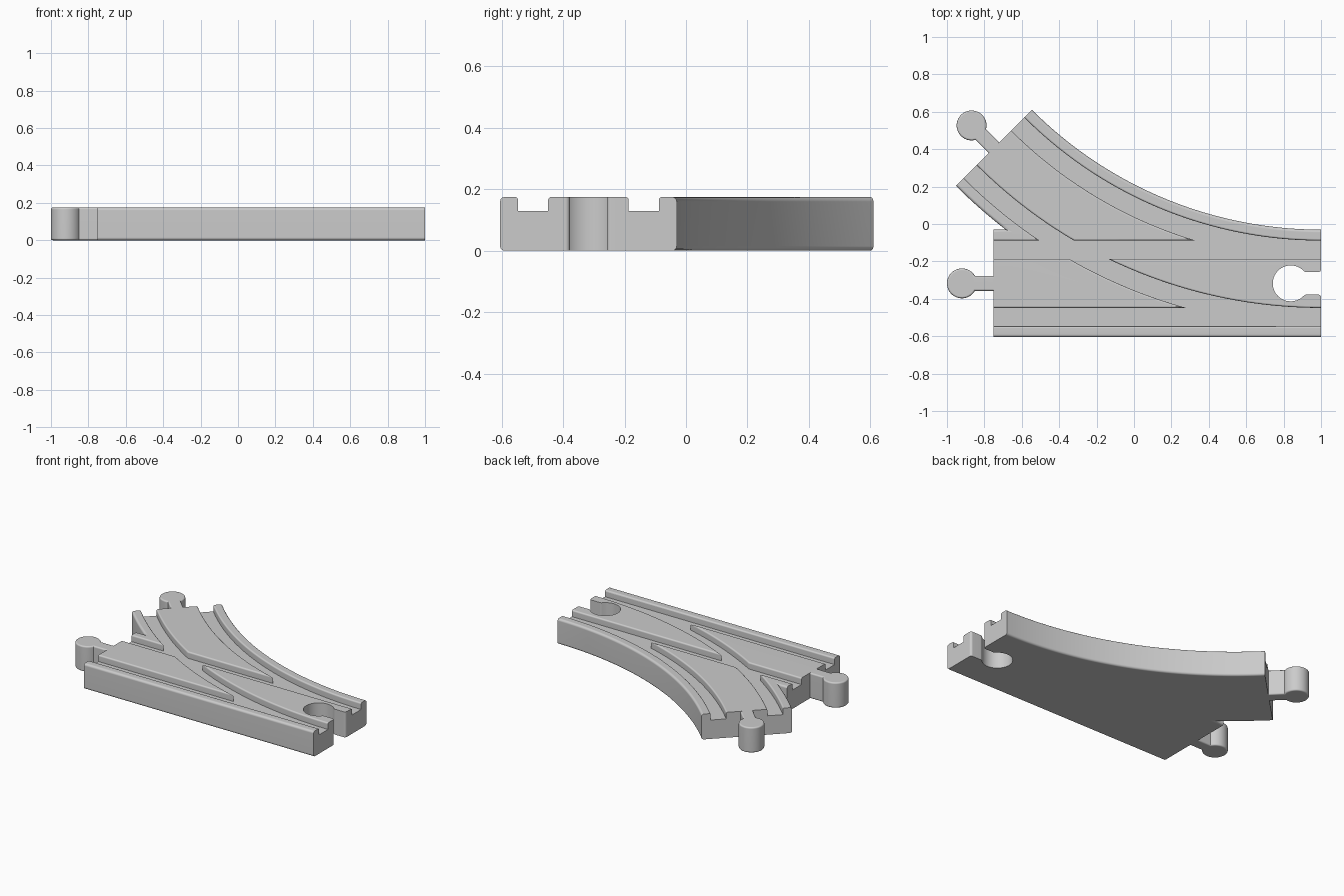
import bpy, bmesh
from math import sin, cos, pi, radians, atan2, sqrt, asin
from mathutils import Vector

cube = bpy.data.objects.get("Cube")
if cube:
    bpy.data.objects.remove(cube, do_unlink=True)

# Main dimensions
HEIGHT, FLOOR = 0.175, 0.13
LEFT, RIGHT, FRONT, BACK = -0.75, 1.0, -0.605, -0.03
MID_Y = (FRONT + BACK) / 2
ARC_Y = 2.155                       # centre of the curved branch at (RIGHT, ARC_Y)
R_IN, R_OUT = ARC_Y - BACK, ARC_Y - FRONT
R_MID = (R_IN + R_OUT) / 2
TURN = pi / 4

grey = bpy.data.materials.new("plain_grey")
grey.use_nodes = True
grey.diffuse_color = (0.6, 0.6, 0.6, 1)
grey.node_tree.nodes["Principled BSDF"].inputs["Base Color"].default_value = grey.diffuse_color


def arc(cx, cy, r, a0, a1, n):
    return [(cx + r * cos(a0 + (a1 - a0) * i / n), cy + r * sin(a0 + (a1 - a0) * i / n))
            for i in range(n + 1)]


def branch(r, a0, a1, n=48):
    """Points on the curved branch, angle 0 at the right end."""
    return arc(RIGHT, ARC_Y, r, -pi / 2 - a0, -pi / 2 - a1, n)


def make_object(name, bm):
    bmesh.ops.recalc_face_normals(bm, faces=bm.faces)
    mesh = bpy.data.meshes.new(name)
    bm.to_mesh(mesh)
    bm.free()
    mesh.materials.append(grey)
    ob = bpy.data.objects.new(name, mesh)
    bpy.context.collection.objects.link(ob)
    return ob


def prism(name, outline, rounded, radius):
    """Extrude an outline and round the rim edges chosen by the rule."""
    bm = bmesh.new()
    face = bm.faces.new([bm.verts.new((x, y, 0)) for x, y in outline])
    top = bmesh.ops.extrude_face_region(bm, geom=[face])["geom"]
    bmesh.ops.translate(bm, vec=(0, 0, HEIGHT),
                        verts=[g for g in top if isinstance(g, bmesh.types.BMVert)])
    bmesh.ops.recalc_face_normals(bm, faces=bm.faces)
    rim = []
    for e in bm.edges:
        a, b = (v.co for v in e.verts)
        if abs(a.z - b.z) < 1e-5 and rounded((a + b) / 2, b - a):
            rim.append(e)
    bmesh.ops.bevel(bm, geom=rim, offset=radius, segments=3, profile=0.5, affect='EDGES')
    return make_object(name, bm)


def groove_cutter(name, path):
    """Sweep a groove section with rounded lips along a flat path."""
    half, lip = 0.049, 0.01
    side = [(half, FLOOR)] + [(half + lip - lip * cos(a), HEIGHT - lip + lip * sin(a))
                              for a in (0, pi / 6, pi / 3, pi / 2)] + [(half + lip, HEIGHT + 0.03)]
    section = side + [(-u, z) for u, z in reversed(side)]
    pts = [Vector(p) for p in path]
    bm = bmesh.new()
    rings = []
    for i, p in enumerate(pts):
        t = (pts[min(i + 1, len(pts) - 1)] - pts[max(i - 1, 0)]).normalized()
        n = Vector((-t.y, t.x))
        rings.append([bm.verts.new((*(p + n * u), z)) for u, z in section])
    k = len(section)
    for r0, r1 in zip(rings, rings[1:]):
        for j in range(k):
            bm.faces.new((r0[j], r0[(j + 1) % k], r1[(j + 1) % k], r1[j]))
    bm.faces.new(rings[0])
    bm.faces.new(rings[-1])
    ob = make_object(name, bm)
    ob.hide_render = True
    return ob


def finish(ob):
    bpy.ops.object.select_all(action='DESELECT')
    ob.select_set(True)
    bpy.context.view_layer.objects.active = ob
    bpy.ops.object.shade_smooth_by_angle(angle=radians(35))
    ob.modifiers.new("even_shading", 'WEIGHTED_NORMAL').keep_sharp = True


# Socket outline: rounded mouth, narrow slot, filleted neck, round hole
HOLE_X, HOLE_R, SLOT, FILLET, MOUTH = 0.838, 0.096, 0.06, 0.02, 0.015
fv = SLOT + FILLET
fu = sqrt((HOLE_R + FILLET) ** 2 - fv ** 2)
neck = atan2(fv, fu)
upper = (arc(RIGHT - MOUTH, SLOT + MOUTH, MOUTH, 0, -pi / 2, 4)
         + arc(HOLE_X + fu, fv, FILLET, -pi / 2, neck - pi, 5)
         + arc(HOLE_X, 0, HOLE_R, neck, pi, 20)[1:])
socket = ([(x, MID_Y - v) for x, v in upper]
          + [(x, MID_Y + v) for x, v in reversed(upper[:-1])])

# Track body: straight piece and curved branch in one outline
join = asin(sqrt(R_OUT ** 2 - (ARC_Y - BACK) ** 2) / R_OUT)
outline = ([(LEFT, FRONT), (RIGHT, FRONT)] + socket + branch(R_IN, 0, TURN)
           + branch(R_OUT, TURN, join, 8) + [(LEFT, BACK)])
end_mid = Vector((RIGHT - R_MID * sin(TURN), ARC_Y - R_MID * cos(TURN)))


def long_side(mid, d):
    in_socket = mid.x > 0.7 and abs(mid.y - MID_Y) < 0.2
    straight_end = abs(d.x) < 1e-4
    branch_end = (mid.xy - end_mid).length < 0.01
    return not (in_socket or straight_end or branch_end)


body = prism("track_body", outline, long_side, 0.015)

# Wheel grooves along both routes
cutters = []
for side, off in (("front", -0.18), ("back", 0.18)):
    y = MID_Y + off
    cutters.append(groove_cutter(side + "_straight_groove", [(LEFT - 0.1, y), (RIGHT + 0.1, y)]))
    cutters.append(groove_cutter(side + "_curved_groove",
                                 branch(ARC_Y - y, -0.03, TURN + 0.03, 56)))
bpy.context.view_layer.objects.active = body
for c in cutters:
    m = body.modifiers.new("cut", 'BOOLEAN')
    m.operation, m.solver, m.object = 'DIFFERENCE', 'EXACT', c
    bpy.ops.object.modifier_apply(modifier=m.name)
for c in cutters:
    bpy.data.objects.remove(c, do_unlink=True)
finish(body)

# Connector pegs: stem and round head, pointing along local -x
HEAD_R, STEM, REACH = 0.08, 0.04, 0.17
a = asin(STEM / HEAD_R)
peg_outline = [(0.003, -STEM), (0.003, STEM)] + arc(-REACH, 0, HEAD_R, a, 2 * pi - a, 36)
for name, pos, turn in (("straight_peg", (LEFT, MID_Y), 0), ("branch_peg", end_mid, -TURN)):
    peg = prism(name, peg_outline, lambda mid, d: abs(mid.x - 0.003) > 1e-4, 0.01)
    peg.location = (pos[0], pos[1], 0)
    peg.rotation_euler.z = turn
    finish(peg)
